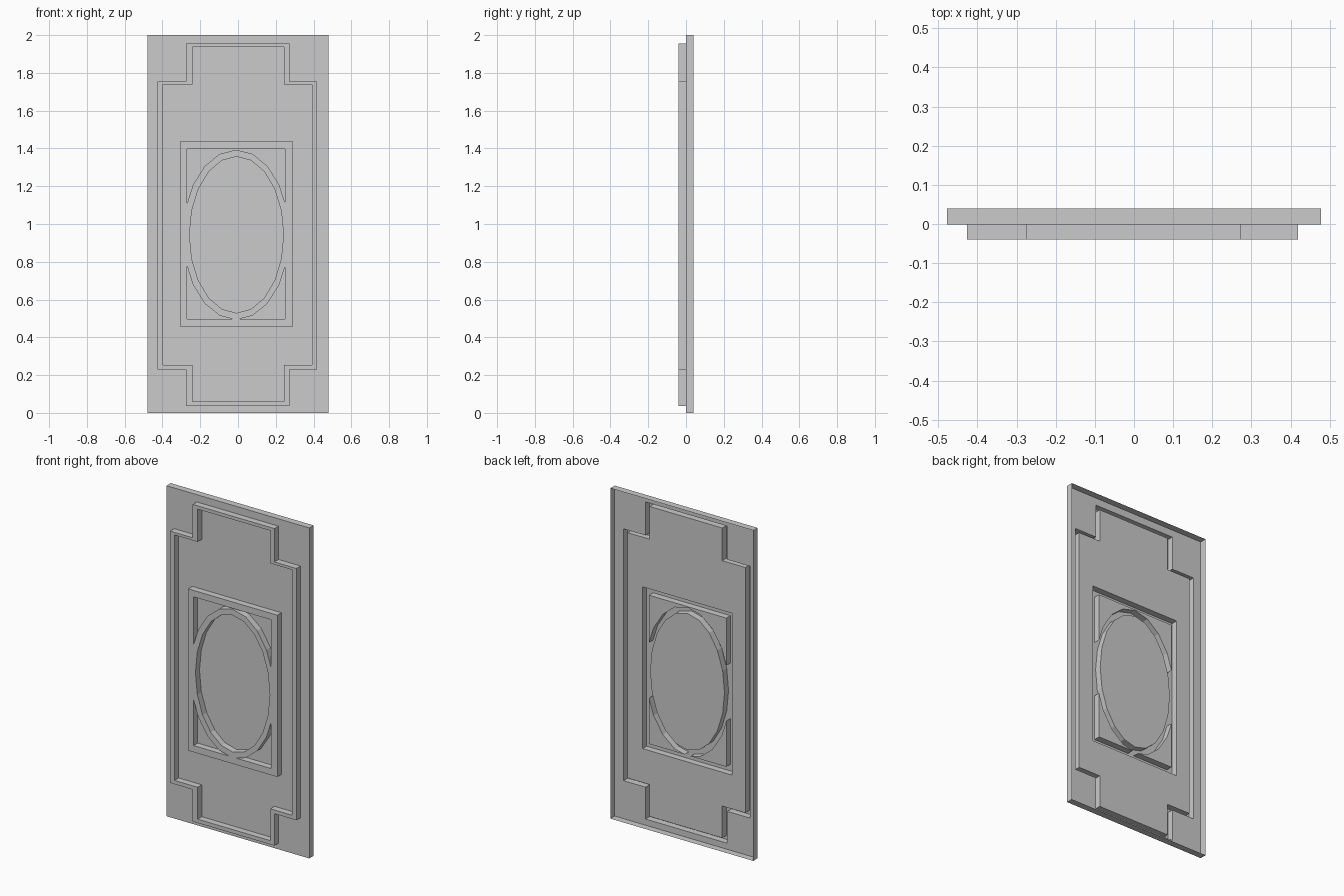
import bpy, bmesh, math

if "Cube" in bpy.data.objects:
    bpy.data.objects.remove(bpy.data.objects["Cube"])

BACK, FACE, RAISED = 0.04, -0.001, -0.04   # y of open back rim, field, molding tops


def rect(x0, x1, z0, z1):
    return [(x0, z0), (x1, z0), (x1, z1), (x0, z1)]


def cross(x0, x1, z0, z1, nx0, nx1, nz0, nz1):
    # rectangle with four notched corners
    return [(nx0, z0), (nx1, z0), (nx1, nz0), (x1, nz0), (x1, nz1), (nx1, nz1),
            (nx1, z1), (nx0, z1), (nx0, nz1), (x0, nz1), (x0, nz0), (nx0, nz0)]


def fill(bm, loops, y):
    # flat sheet facing -y, later loops are holes
    edges = []
    for pts in loops:
        vs = [bm.verts.new((x, y, z)) for x, z in pts]
        edges += [bm.edges.new((vs[i - 1], vs[i])) for i in range(len(vs))]
    res = bmesh.ops.triangle_fill(bm, edges=edges, use_beauty=True, normal=(0, -1, 0))
    for f in res["geom"]:
        if isinstance(f, bmesh.types.BMFace):
            f.normal_update()
            if f.normal.y > 0:
                f.normal_flip()


def walls(bm, pts, y_front, y_back, hole=False):
    # side strip following a loop, facing away from (or into) the loop
    area = sum(pts[i - 1][0] * pts[i][1] - pts[i][0] * pts[i - 1][1] for i in range(len(pts)))
    if (area < 0) != hole:
        pts = pts[::-1]
    for i in range(len(pts)):
        (ax, az), (bx, bz) = pts[i - 1], pts[i]
        bm.faces.new([bm.verts.new(c) for c in (
            (ax, y_front, az), (ax, y_back, az), (bx, y_back, bz), (bx, y_front, bz))])


def finish(bm, name):
    bmesh.ops.remove_doubles(bm, verts=bm.verts, dist=1e-5)
    me = bpy.data.meshes.new(name)
    bm.to_mesh(me)
    bm.free()
    ob = bpy.data.objects.new(name, me)
    bpy.context.collection.objects.link(ob)


def molding(name, outer, holes):
    # raised hollow strip, open at the back
    bm = bmesh.new()
    fill(bm, [outer] + holes, RAISED)
    walls(bm, outer, RAISED, FACE)
    for h in holes:
        walls(bm, h, RAISED, FACE, hole=True)
    finish(bm, name)


# outlines
slab = rect(-0.478, 0.478, 0, 2)
border_out = cross(-0.427, 0.419, 0.037, 1.956, -0.275, 0.272, 0.23, 1.754)
border_in = cross(-0.397, 0.391, 0.06, 1.936, -0.242, 0.244, 0.253, 1.738)
frame = rect(-0.306, 0.291, 0.458, 1.437)

# oval opening
N, CX, CZ = 20, -0.008, 0.943
oval = [(CX + 0.249 * math.cos(2 * math.pi * i / N), CZ + 0.414 * math.sin(2 * math.pi * i / N))
        for i in range(N)]

# corner pockets between the oval ring and the square frame
PX, HALF, RX, RZ, TOP, BOT = -0.01, 0.259, 0.282, 0.45, 1.398, 0.498
ring = [(RX * math.sin(math.pi * k / 10), RZ * math.cos(math.pi * k / 10)) for k in range(5)]
(ax, az), (bx, bz) = ring[3], ring[4]
cut = (HALF, az + (bz - az) * (HALF - ax) / (bx - ax))
arc = ring[:4] + [cut]
upper = [(PX + x, CZ + z) for x, z in arc] + [(PX + HALF, TOP), (PX - HALF, TOP)]
upper += [(PX - x, CZ + z) for x, z in arc[:0:-1]]
low = CZ - BOT
touch = ring[1][0] * (RZ - low) / (RZ - ring[1][1])
lower = [(touch, -low)] + [(x, -z) for x, z in arc[1:]] + [(HALF, -low)]
pockets = [upper] + [[(PX + s * x, CZ + z) for x, z in lower] for s in (1, -1)]

# panel: recessed fields plus outer rim
bm = bmesh.new()
fill(bm, [slab, border_out], FACE)
fill(bm, [border_in, frame], FACE)
for loop in [oval] + pockets:
    fill(bm, [loop], FACE)
walls(bm, slab, FACE, BACK)
finish(bm, "panel")

# moldings
molding("border_molding", border_out, [border_in])
molding("oval_frame_molding", frame, [oval] + pockets)
